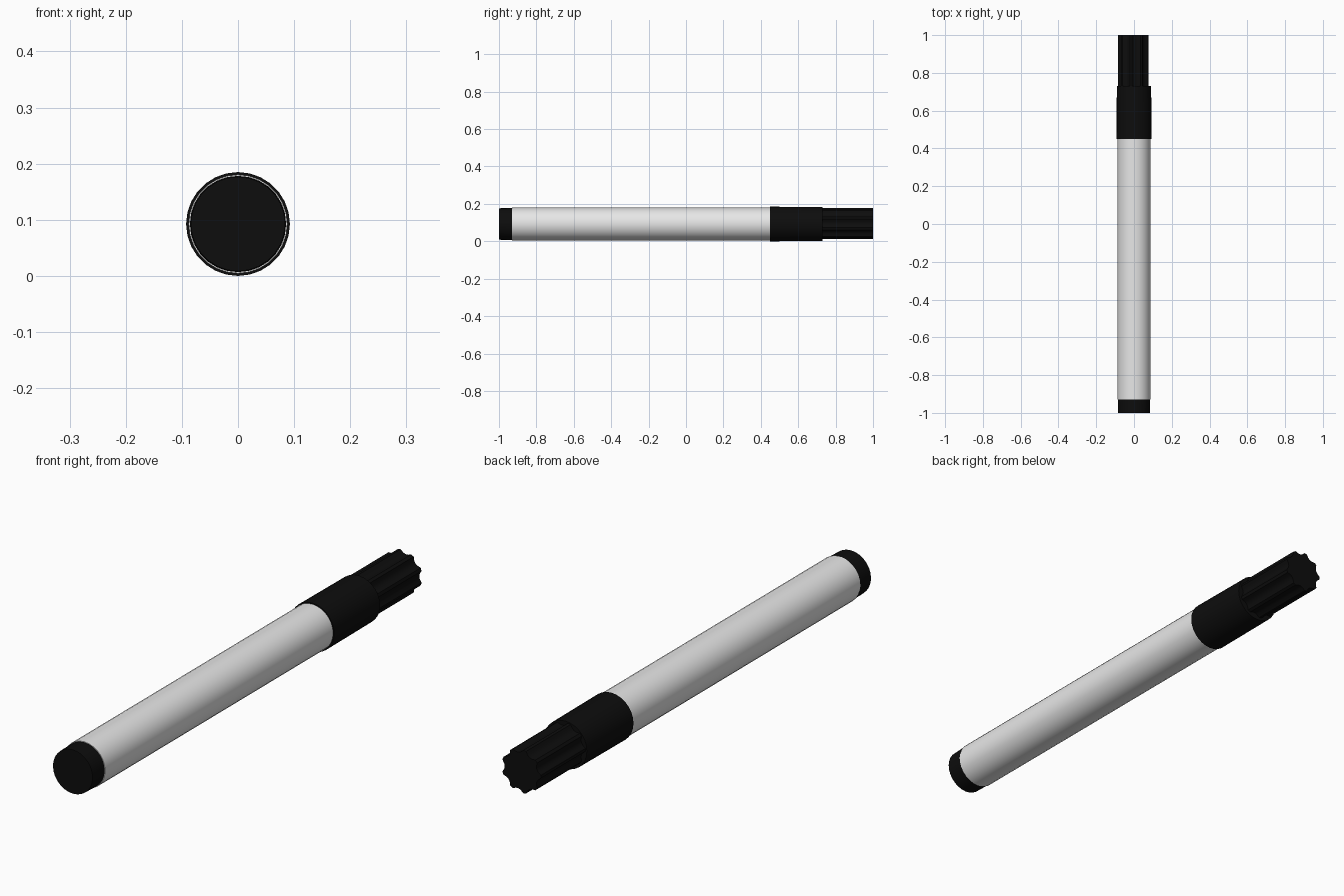
import bpy, bmesh, math

if "Cube" in bpy.data.objects:
    bpy.data.objects.remove(bpy.data.objects["Cube"])

AXIS_Z = 0.0925   # height of the pen's long axis


def material(name, rgb):
    m = bpy.data.materials.new(name)
    m.diffuse_color = (*rgb, 1)
    m.use_nodes = True
    m.node_tree.nodes["Principled BSDF"].inputs["Base Color"].default_value = m.diffuse_color
    return m


BLACK = material("black plastic", (0.004, 0.004, 0.004))
WHITE = material("white barrel", (0.8, 0.8, 0.8))


def loft(name, stations, mat, section, cx=0.0, cz=AXIS_Z, angle=40):
    """Sweep a cross-section along y; stations are (y, scale)."""
    bm = bmesh.new()
    rings = [[bm.verts.new((cx + x * s, y, cz + z * s)) for x, z in section]
             for y, s in stations]
    n = len(section)
    for a, b in zip(rings, rings[1:]):
        for i in range(n):
            j = (i + 1) % n
            bm.faces.new((a[i], a[j], b[j], b[i]))
    bm.faces.new(rings[0])
    bm.faces.new(rings[-1])
    bmesh.ops.recalc_face_normals(bm, faces=bm.faces[:])
    me = bpy.data.meshes.new(name)
    bm.to_mesh(me)
    bm.free()
    me.materials.append(mat)
    ob = bpy.data.objects.new(name, me)
    bpy.context.collection.objects.link(ob)
    bpy.ops.object.select_all(action='DESELECT')
    ob.select_set(True)
    bpy.context.view_layer.objects.active = ob
    bpy.ops.object.shade_smooth_by_angle(angle=math.radians(angle))
    return ob


def ring(n):
    return [(math.cos(2 * math.pi * i / n), math.sin(2 * math.pi * i / n))
            for i in range(n)]


def fluted(tips, outer, inner):
    """Rounded concave grooves between narrow flat ribs."""
    pts = []
    for k in range(tips):
        a = math.pi + 2 * math.pi * k / tips
        step = 2 * math.pi / tips
        for f, r in ((-0.10, outer), (0.10, outer), (0.3, inner + 0.003),
                     (0.5, inner), (0.7, inner + 0.003)):
            pts.append((r * math.cos(a + f * step), r * math.sin(a + f * step)))
    return pts


circle = ring(28)

# White barrel
loft("barrel", [(-0.93, 0.088), (0.46, 0.088)], WHITE, circle)
# Black plug at the rear end
loft("end_plug", [(-1.0, 0.084), (-0.92, 0.086)], BLACK, circle)
# Wide sleeve of the cap
loft("cap_sleeve", [(0.45, 0.0925), (0.73, 0.091)], BLACK, circle)
# Fluted grip at the cap's end
loft("cap_grip", [(0.70, 1.0), (1.0, 1.0)], BLACK,
     fluted(9, 0.083, 0.070), cx=-0.002, cz=AXIS_Z + 0.003, angle=30)
